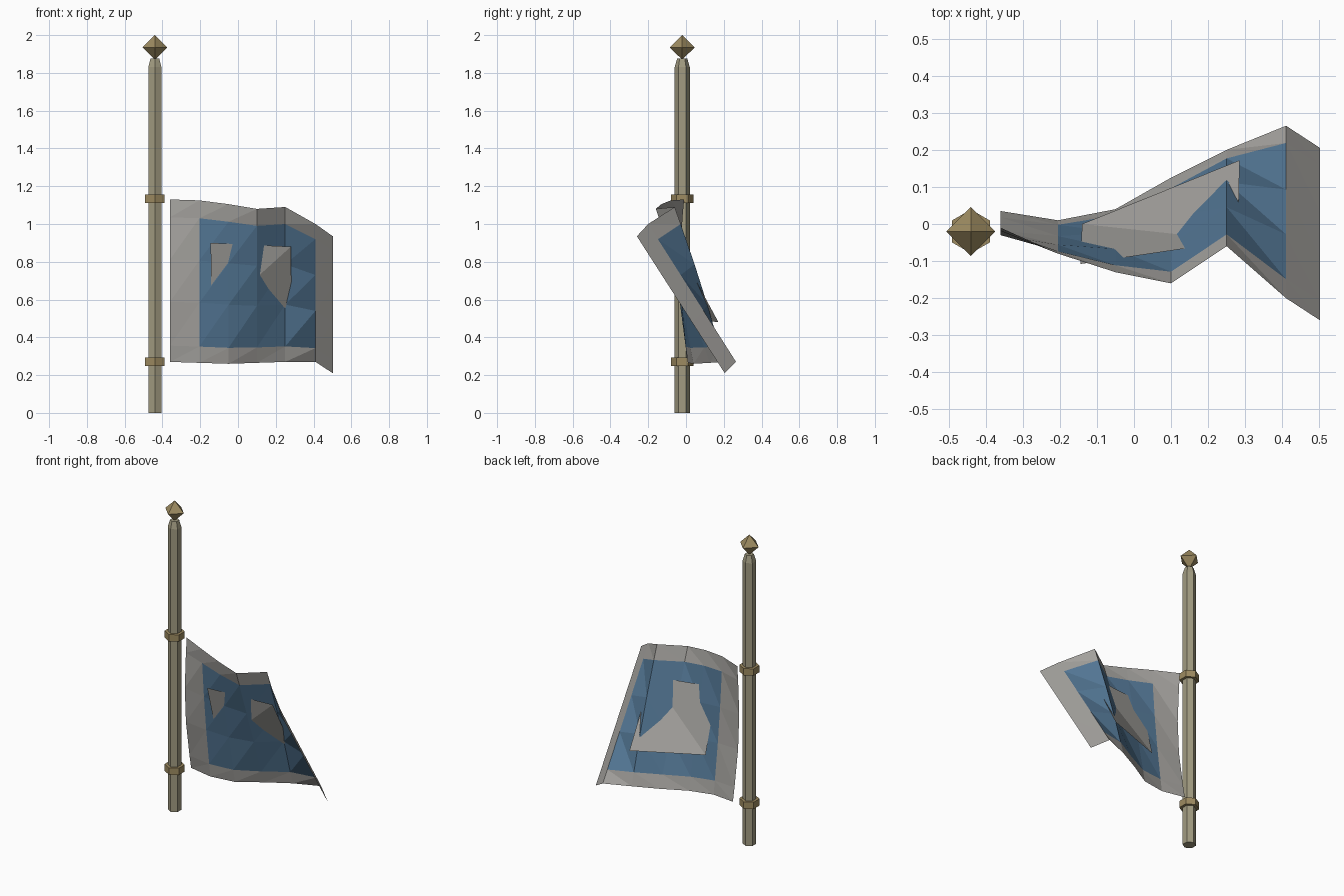
import bpy, math

if "Cube" in bpy.data.objects:
    bpy.data.objects.remove(bpy.data.objects["Cube"])

POLE_X, POLE_Y = -0.44, -0.02


def mat(name, rgb):
    m = bpy.data.materials.new(name)
    m.diffuse_color = (*rgb, 1)
    m.use_nodes = True
    m.node_tree.nodes["Principled BSDF"].inputs["Base Color"].default_value = m.diffuse_color
    return m


wood = mat("wood", (0.36, 0.33, 0.22))
brass = mat("brass", (0.34, 0.26, 0.12))
grey = mat("grey_cloth", (0.38, 0.37, 0.35))
blue = mat("blue_cloth", (0.09, 0.19, 0.31))


def make(name, verts, faces, *mats):
    me = bpy.data.meshes.new(name)
    me.from_pydata(verts, [], faces)
    for m in mats:
        me.materials.append(m)
    ob = bpy.data.objects.new(name, me)
    bpy.context.collection.objects.link(ob)
    return ob


def prism(name, profile, sides, m):
    """Stack of regular polygons given as (radius, z), capped at both ends."""
    verts, faces = [], []
    for r, z in profile:
        for i in range(sides):
            a = math.pi / 2 + math.tau * i / sides
            verts.append((POLE_X + r * math.cos(a), POLE_Y + r * math.sin(a), z))
    for k in range(len(profile) - 1):
        for i in range(sides):
            j = (i + 1) % sides
            faces.append((k * sides + i, k * sides + j, (k + 1) * sides + j, (k + 1) * sides + i))
    faces.append(tuple(reversed(range(sides))))
    top = (len(profile) - 1) * sides
    faces.append(tuple(range(top, top + sides)))
    return make(name, verts, faces, m)


# Hexagonal pole with tapered tip, and two collars
prism("pole", [(0.04, 0), (0.04, 1.83), (0.027, 1.875)], 6, wood)
for label, z in (("lower", 0.27), ("upper", 1.133)):
    prism(label + "_collar", [(0.059, z - 0.022), (0.059, z + 0.022)], 6, brass)

# Octahedral finial
cx, cy, cz, r = POLE_X, POLE_Y, 1.935, 0.066
ring = [(cx + r, cy, cz), (cx, cy + r, cz), (cx - r, cy, cz), (cx, cy - r, cz)]
make("finial", ring + [(cx, cy, 2.0), (cx, cy, 1.87)],
     [f for i in range(4) for f in ((i, (i + 1) % 4, 4), ((i + 1) % 4, i, 5))], brass)

# Cloth columns: x, top y, top z, bottom y, bottom z, mid-height bulge in y
columns = [
    (-0.36, -0.01, 1.13, 0.035, 0.27, -0.04),
    (-0.205, -0.08, 1.125, 0.01, 0.265, -0.01),
    (-0.05, -0.13, 1.105, 0.04, 0.26, 0),
    (0.10, -0.16, 1.08, 0.125, 0.265, 0),
    (0.25, -0.06, 1.09, 0.20, 0.27, 0.01),
    (0.41, -0.20, 1.0, 0.265, 0.27, 0),
    (0.502, -0.26, 0.935, 0.205, 0.21, 0),
]
rows = [0, 0.11, 0.37, 0.63, 0.90, 1]
verts = [(x, ty + (by - ty) * t + b * math.sin(math.pi * t), tz + (bz - tz) * t)
         for x, ty, tz, by, bz, b in columns for t in rows]
faces, tint = [], []
n = len(rows)
for c in range(len(columns) - 1):
    for k in range(n - 1):
        tl, bl = c * n + k, c * n + k + 1
        tr, br = tl + n, bl + n
        faces += [(bl, tr, tl), (bl, br, tr)]
        inner = 0 < c < len(columns) - 2 and 0 < k < n - 2
        tint += [int(inner)] * 2
cloth = make("flag_cloth", verts, faces, grey, blue)
for p, t in zip(cloth.data.polygons, tint):
    p.material_index = t

# Twisted inner panel that pokes through both sides of the cloth
make("flag_panel",
     [(-0.145, -0.108, 0.90), (0.28, -0.045, 0.88), (0.285, 0.172, 0.48), (-0.14, 0.0, 0.50)],
     [(3, 1, 0), (3, 2, 1)], grey)
